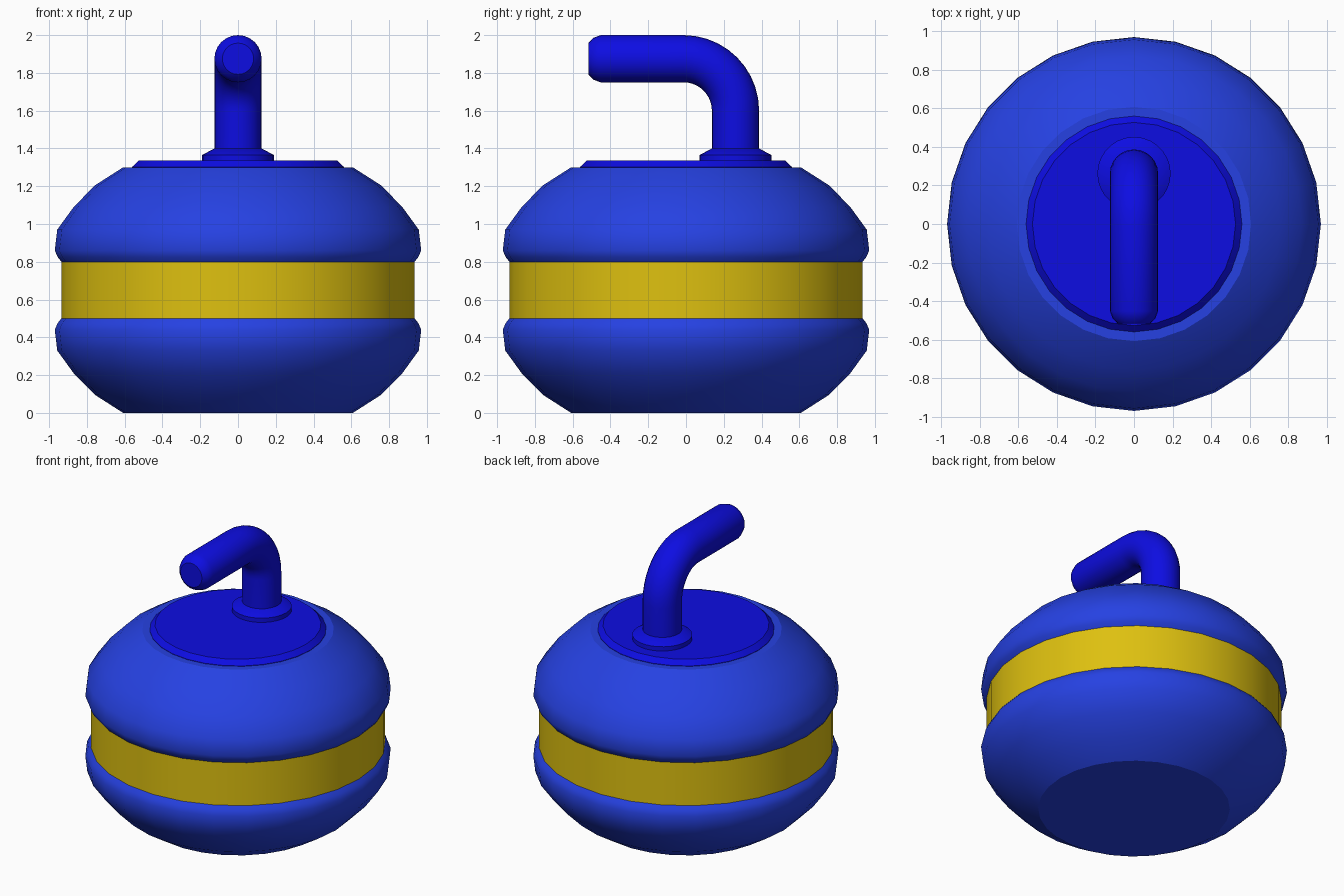
import bpy
import bmesh
from math import sin, cos, pi, radians
from mathutils import Vector

cube = bpy.data.objects.get("Cube")
if cube:
    bpy.data.objects.remove(cube, do_unlink=True)


def material(name, rgb):
    mat = bpy.data.materials.new(name)
    mat.use_nodes = True
    mat.diffuse_color = (*rgb, 1)
    mat.node_tree.nodes["Principled BSDF"].inputs["Base Color"].default_value = (*rgb, 1)
    return mat


stone_blue = material("stone blue", (0.019, 0.053, 0.76))
band_yellow = material("band yellow", (0.73, 0.53, 0.005))
handle_blue = material("handle blue", (0.004, 0.004, 0.76))


def sweep(name, stations, sides, mats, rule=None):
    """Skin rings given as (centre, side axis, radius); x is the other ring axis."""
    bm = bmesh.new()
    rings = []
    for centre, axis, radius in stations:
        rings.append([bm.verts.new(centre + radius * (Vector((cos(a), 0, 0)) + sin(a) * axis))
                      for a in (2 * pi * i / sides for i in range(sides))])
    for low, high in zip(rings, rings[1:]):
        for i in range(sides):
            j = (i + 1) % sides
            bm.faces.new((low[i], low[j], high[j], high[i]))
    bm.faces.new(rings[0][::-1])
    bm.faces.new(rings[-1])
    bmesh.ops.recalc_face_normals(bm, faces=bm.faces)
    if rule:
        for face in bm.faces:
            face.material_index = rule(face)
    mesh = bpy.data.meshes.new(name)
    bm.to_mesh(mesh)
    bm.free()
    for mat in mats:
        mesh.materials.append(mat)
    obj = bpy.data.objects.new(name, mesh)
    bpy.context.collection.objects.link(obj)
    bpy.ops.object.select_all(action='DESELECT')
    obj.select_set(True)
    bpy.context.view_layer.objects.active = obj
    bpy.ops.object.shade_smooth_by_angle(angle=radians(32))
    return obj


def lathe(name, profile, sides, mats, y=0, rule=None):
    stations = [(Vector((0, y, z)), Vector((0, 1, 0)), r) for r, z in profile]
    return sweep(name, stations, sides, mats, rule)


# Stone: upper half mirrored about its middle height, with the band between
MIDDLE = 0.65
upper = [(0.935, 0.8), (0.955, 0.825), (0.97, 0.86), (0.957, 0.97),
         (0.87, 1.09), (0.757, 1.205), (0.608, 1.3)]
lower = [(r, 2 * MIDDLE - z) for r, z in reversed(upper)]
lathe("stone", lower + upper, 28, [stone_blue, band_yellow],
      rule=lambda f: int(abs(f.calc_center_median().z - MIDDLE) < 0.1))

# Top plate and handle collar
lathe("top_plate", [(0.56, 1.298), (0.56, 1.303), (0.527, 1.335)], 28, [handle_blue])
POST_Y = 0.262
lathe("handle_collar", [(0.19, 1.33), (0.19, 1.365), (0.125, 1.4)], 28, [handle_blue], POST_Y)

# Handle: upright post, quarter bend, level grip with a rounded end
RADIUS, BEND = 0.125, 0.275
bend_y, bend_z = POST_Y - BEND, 2 - RADIUS - BEND
stations = [(Vector((0, POST_Y, 1.34)), Vector((0, 1, 0)), RADIUS)]
for step in range(11):
    a = step / 10 * pi / 2
    out = Vector((0, cos(a), sin(a)))
    stations.append((Vector((0, bend_y, bend_z)) + BEND * out, out, RADIUS))
for y, r in [(-0.452, RADIUS), (-0.492, 0.11), (-0.517, 0.083)]:
    stations.append((Vector((0, y, bend_z + BEND)), Vector((0, 0, 1)), r))
sweep("handle", stations, 24, [handle_blue])
